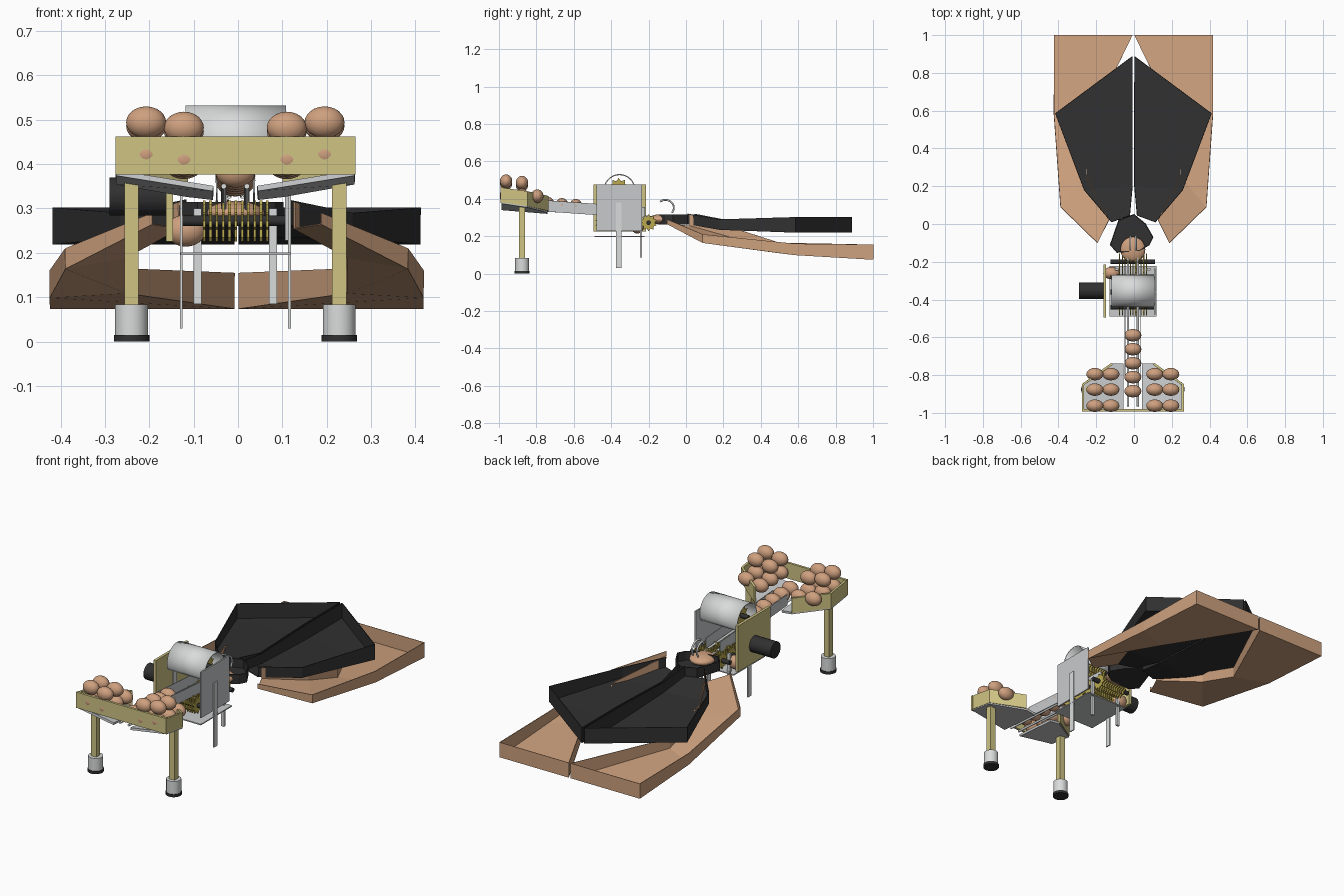
import bpy, math
from mathutils import Vector

cube = bpy.data.objects.get("Cube")
if cube:
    bpy.data.objects.remove(cube, do_unlink=True)


def material(name, r, g, b):
    m = bpy.data.materials.new(name)
    m.use_nodes = True
    m.diffuse_color = (r, g, b, 1)
    m.node_tree.nodes["Principled BSDF"].inputs["Base Color"].default_value = (r, g, b, 1)
    return m


TAN = material("tan wood", .62, .36, .21)
NUT = material("nut shell", .62, .35, .21)
YELLOW = material("pale yellow wood", .62, .55, .23)
GREY = material("steel grey", .58, .59, .6)
LIGHT = material("light metal", .7, .71, .71)
DARK = material("dark plastic", .03, .03, .03)
BRASS = material("brass", .5, .4, .08)
CX = -.006  # centre line of the feeder


def mesh(name, verts, faces, mat, thick=0):
    me = bpy.data.meshes.new(name)
    me.from_pydata(verts, [], faces)
    me.materials.append(mat)
    ob = bpy.data.objects.new(name, me)
    bpy.context.collection.objects.link(ob)
    if thick:
        s = ob.modifiers.new("thickness", "SOLIDIFY")
        s.thickness, s.offset = thick, 0
    return ob


def box(name, lo, hi, mat):
    c = [(a + b) / 2 for a, b in zip(lo, hi)]
    bpy.ops.mesh.primitive_cube_add(size=1, location=c)
    ob = bpy.context.object
    ob.name = name
    ob.scale = [b - a for a, b in zip(lo, hi)]
    ob.data.materials.append(mat)


def smooth(ob):
    bpy.ops.object.shade_smooth_by_angle(angle=math.radians(40))


def rod(name, p, q, r, mat, sides=24):
    p, q = Vector(p), Vector(q)
    bpy.ops.mesh.primitive_cylinder_add(vertices=sides, radius=r, depth=(q - p).length,
                                        location=(p + q) / 2)
    ob = bpy.context.object
    ob.name = name
    ob.rotation_euler = (q - p).to_track_quat("Z", "Y").to_euler()
    ob.data.materials.append(mat)
    smooth(ob)


def nut(name, loc, size=(.045, .033, .036)):
    bpy.ops.mesh.primitive_uv_sphere_add(segments=20, ring_count=12, radius=1, location=loc)
    ob = bpy.context.object
    ob.name = name
    ob.scale = size
    ob.data.materials.append(NUT)
    bpy.ops.object.shade_smooth()


def plank(name, path, h, mat, t=.012):
    """Upright board following the bottom edge path."""
    verts = [v for x, y, z in path for v in ((x, y, z), (x, y, z + h))]
    faces = [(2 * i, 2 * i + 2, 2 * i + 3, 2 * i + 1) for i in range(len(path) - 1)]
    mesh(name, verts, faces, mat, t)


def tray(name, stations, side, mat):
    """Each station is outer and inner point as x, y, floor, rim."""
    verts, faces = [], []
    for st in stations:
        for x, y, z, top in st:
            verts += [(side * x + CX / 2, y, z), (side * x + CX / 2, y, top)]
    n = len(stations)
    for i in range(n - 1):
        a, b = 4 * i, 4 * i + 4
        faces += [(a, b, b + 2, a + 2), (a, a + 1, b + 1, b), (a + 2, b + 2, b + 3, a + 3)]
    e = 4 * (n - 1)
    faces.append((e, e + 1, e + 3, e + 2))
    mesh(name, verts, faces, mat, .004)


# Collecting trays and the split dark chute above them
lower = [((.19, -.1, .265, .29), (.13, .02, .255, .315)),
         ((.385, .09, .165, .21), (.25, .25, .19, .245)),
         ((.42, .58, .1, .16), (.25, .5, .11, .165)),
         ((.42, 1, .075, .155), (.006, 1, .075, .155))]
upper = [((.115, .01, .265, .32), (.02, .045, .265, .32)),
         ((.26, .18, .235, .29), (.006, .2, .235, .29)),
         ((.413, .585, .22, .302), (.006, .585, .22, .302)),
         ((.008, .885, .22, .302), (.006, .885, .22, .302))]
for side, word in ((1, "left"), (-1, "right")):
    tray(word + "_collecting_tray", lower, side, TAN)
    tray(word + "_chute", upper, side, DARK)

# Chute hub with dish
ring = [(-.125, -.11), (-.08, .02), (0, .05), (.06, 0), (.1, -.07), (.08, -.11), (.03, -.14), (-.09, -.15)]
n = len(ring)
mesh("chute_hub", [(x, y, z) for z in (.265, .315) for x, y in ring],
     [tuple(range(n))[::-1]] + [(i, (i + 1) % n, n + (i + 1) % n, n + i) for i in range(n)], DARK, .006)
nut("dish_nut", (CX, -.135, .29), (.066, .068, .027))

# Hopper boards, floors, legs and feet
box("hopper_front", (-.276, -.993, .377), (.265, -.98, .462), YELLOW)
for s, word in ((1, "left"), (-1, "right")):
    def px(d):
        return CX + s * d
    plank(word + "_hopper_side", [(px(.264), -.985, .38), (px(.264), -.85, .36), (px(.11), -.74, .335)],
          .08, YELLOW)
    mesh(word + "_hopper_floor",
         [(px(.268), -.985, .38), (px(.05), -.985, .345), (px(.05), -.74, .325),
          (px(.11), -.74, .332), (px(.268), -.85, .36)], [(0, 1, 2, 3, 4)], GREY, .012)
    leg = px(.234)
    box(word + "_front_leg", (leg - .016, -.893, .08), (leg + .016, -.86, .368), YELLOW)
    rod(word + "_foot", (leg, -.876, .015), (leg, -.876, .084), .037, LIGHT, 32)
    rod(word + "_foot_pad", (leg, -.876, 0), (leg, -.876, .015), .04, DARK, 32)
    # Feed rails and trough walls
    rod(word + "_rail", (px(.026), -.965, .35), (px(.026), -.15, .3), .006, LIGHT, 12)
    plank(word + "_trough_wall", [(px(.042), -.8, .335), (px(.042), -.22, .295)], .06, GREY, .004)
    # Machine supports
    strip = px(.122)
    box(word + "_support_strip", (strip - .003, -.375, .03), (strip + .003, -.345, .38), LIGHT)
    post = px(.085)
    box(word + "_back_post", (post - .009, -.246, .085), (post + .009, -.234, .3), LIGHT)
    # Nuts heaped on each side of the hopper
    for i, y in enumerate((-.962, -.877, -.795)):
        for d, rise in ((.116, 0), (.201, .012)):
            nut(word + "_hopper_nut", (px(d), y, .41 - .004 * i + rise))
            if i < 2:
                nut(word + "_upper_nut", (px(d), y, .482 - .008 * i + rise))

# Nuts queued on the rails
for i in range(5):
    nut("queued_nut", (CX, -.885 + .074 * i, .383 - .005 * i))
nut("fallen_nut", (-.118, -.26, .25))

# Machine housing
box("left_side_plate", (.106, -.478, .228), (.114, -.235, .475), GREY)
box("right_side_plate", (-.162, -.494, .226), (-.147, -.214, .475), YELLOW)
box("base_plate", (-.13, -.49, .195), (.12, -.222, .201), GREY)
rod("motor", (-.29, -.353, .327), (-.16, -.353, .327), .043, DARK, 32)

# Curved roller cover
steps = 28
arc = [math.radians(-25 + 230 * i / steps) for i in range(steps + 1)]
cover = mesh("roller_cover", [(x, -.355 + .082 * math.cos(a), .447 + .082 * math.sin(a))
                              for a in arc for x in (-.118, .108)],
             [(2 * i, 2 * i + 1, 2 * i + 3, 2 * i + 2) for i in range(steps)], LIGHT, .006)
bpy.context.view_layer.objects.active = cover
bpy.ops.object.select_all(action="DESELECT")
cover.select_set(True)
smooth(cover)


def toothed_roller(name, y, z, r):
    """A row of thin toothed discs on one shaft."""
    verts, faces, teeth = [], [], 20
    for k in range(11):
        x0, base = CX - .073 + .0142 * k, len(verts)
        for x in (x0, x0 + .006):
            for i in range(teeth):
                a, rr = math.tau * i / teeth, r * (1 if i % 2 else .72)
                verts.append((x, y + rr * math.cos(a), z + rr * math.sin(a)))
        faces += [tuple(range(base + teeth - 1, base - 1, -1)), tuple(range(base + teeth, base + 2 * teeth))]
        for i in range(teeth):
            j = (i + 1) % teeth
            faces.append((base + i, base + j, base + teeth + j, base + teeth + i))
    mesh(name, verts, faces, BRASS)
    rod(name + "_shaft", (-.125, y, z), (.11, y, z), .012, DARK, 16)


toothed_roller("upper_roller", -.36, .455, .056)
for y in (-.44, -.36, -.28, -.2):
    toothed_roller("lower_roller", y, .272, .046)

# Curved wire guide above the hub
for x in (-.02, .01):
    cu = bpy.data.curves.new("wire_guide", "CURVE")
    cu.dimensions, cu.bevel_depth, cu.bevel_resolution = "3D", .005, 2
    sp = cu.splines.new("POLY")
    sp.points.add(11)
    for i, p in enumerate(sp.points):
        a = math.radians(130 - 170 * i / 11)
        p.co = (x, -.11 + .045 * math.cos(a), .352 + .042 * math.sin(a), 1)
    cu.materials.append(LIGHT)
    bpy.context.collection.objects.link(bpy.data.objects.new("wire_guide", cu))
